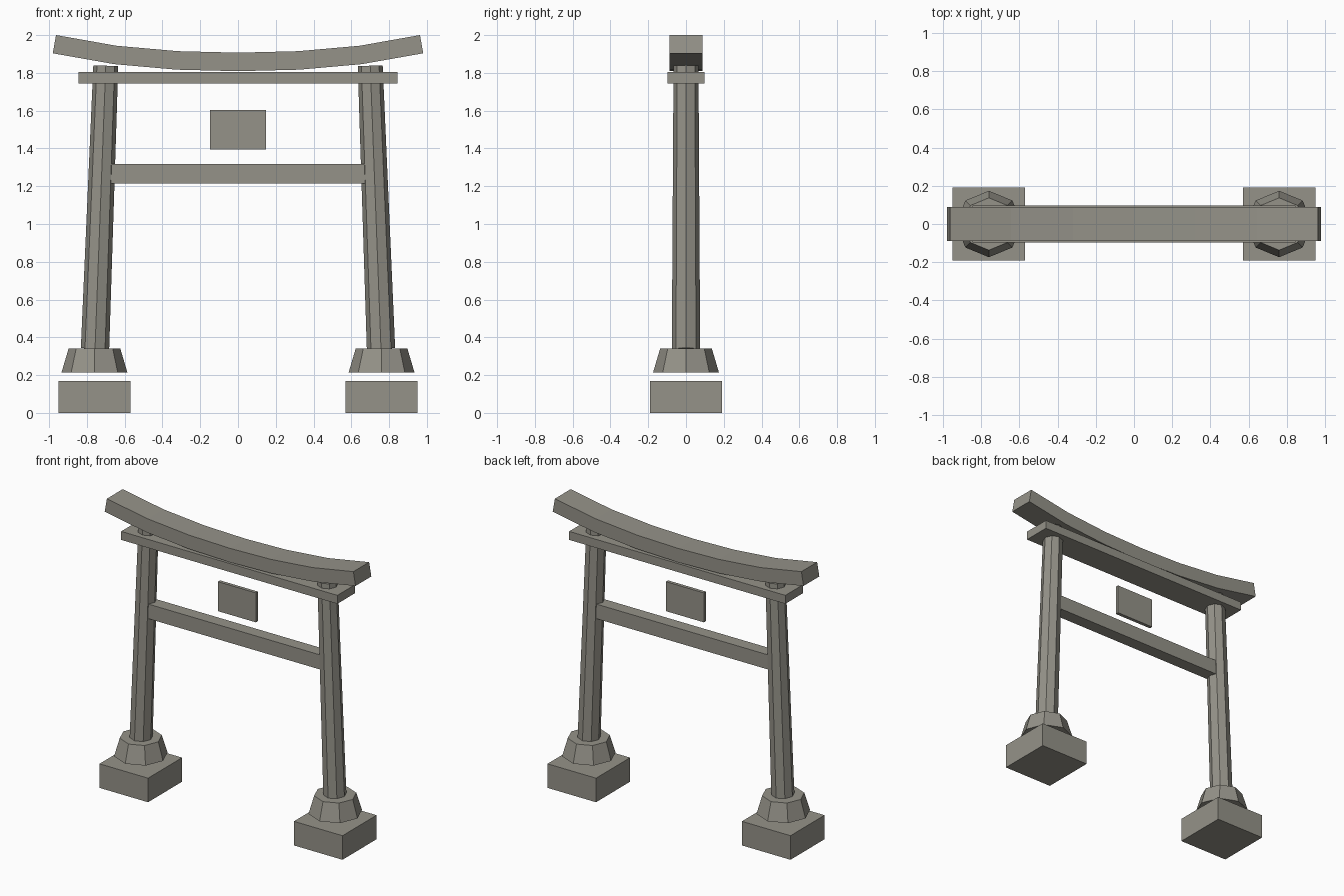
import bpy, bmesh
from math import pi, cos, sin
from mathutils import Vector

if "Cube" in bpy.data.objects:
    bpy.data.objects.remove(bpy.data.objects["Cube"], do_unlink=True)

stone = bpy.data.materials.new("weathered_grey")
stone.use_nodes = True
GREY = (0.30, 0.29, 0.25, 1)
stone.diffuse_color = GREY
stone.node_tree.nodes["Principled BSDF"].inputs["Base Color"].default_value = GREY


def loft(name, rings):
    """Join rings of points with quads and cap both ends."""
    bm = bmesh.new()
    loops = [[bm.verts.new(p) for p in ring] for ring in rings]
    n = len(loops[0])
    for a, b in zip(loops, loops[1:]):
        for i in range(n):
            j = (i + 1) % n
            bm.faces.new((a[i], a[j], b[j], b[i]))
    bm.faces.new(loops[0][::-1])
    bm.faces.new(loops[-1])
    bmesh.ops.recalc_face_normals(bm, faces=bm.faces)
    mesh = bpy.data.meshes.new(name)
    bm.to_mesh(mesh)
    bm.free()
    mesh.materials.append(stone)
    obj = bpy.data.objects.new(name, mesh)
    bpy.context.collection.objects.link(obj)
    return obj


def box(name, x0, x1, half_y, z0, z1):
    corners = [(-1, -1), (1, -1), (1, 1), (-1, 1)]
    mid, half = (x0 + x1) / 2, (x1 - x0) / 2
    return loft(name, [[(mid + sx * half, sy * half_y, z) for sx, sy in corners]
                       for z in (z0, z1)])


def octagon(x, z, radius, lean=0.0):
    """Eight points with corners on the axes; lean tips the ring with the post."""
    return [(x + radius * cos(i * pi / 4), radius * sin(i * pi / 4),
             z + lean * radius * cos(i * pi / 4)) for i in range(8)]


# Footing, flared collar and leaning post on each side
for side, s in (("left", 1), ("right", -1)):
    x = 0.76 * s
    box(side + "_footing", x - 0.19, x + 0.19, 0.19, 0, 0.17)
    loft(side + "_collar", [octagon(x, 0.215, 0.174), octagon(x, 0.34, 0.137)])
    loft(side + "_post", [octagon(0.757 * s, 0.34, 0.075, 0.038 * s),
                          octagon(0.70 * s, 1.838, 0.066, 0.038 * s)])

# Straight beams and the hanging plaque
box("lower_tie_beam", -0.672, 0.672, 0.045, 1.215, 1.318)
box("upper_lintel", -0.845, 0.845, 0.098, 1.745, 1.805)
box("centre_plaque", -0.148, 0.148, 0.012, 1.395, 1.603)

# Upswept top beam: six straight segments
half_path = [(0, 1.858), (0.322, 1.866), (0.65, 1.895), (0.972, 1.952)]
path = [Vector((-x, z)) for x, z in half_path[:0:-1]] + [Vector(p) for p in half_path]
rings = []
for i, p in enumerate(path):
    along = (path[min(i + 1, len(path) - 1)] - path[max(i - 1, 0)]).normalized()
    up = Vector((-along.y, along.x)) * 0.049
    top, low = p + up, p - up
    rings.append([(low.x, -0.088, low.y), (low.x, 0.088, low.y),
                  (top.x, 0.088, top.y), (top.x, -0.088, top.y)])
loft("curved_top_beam", rings)
